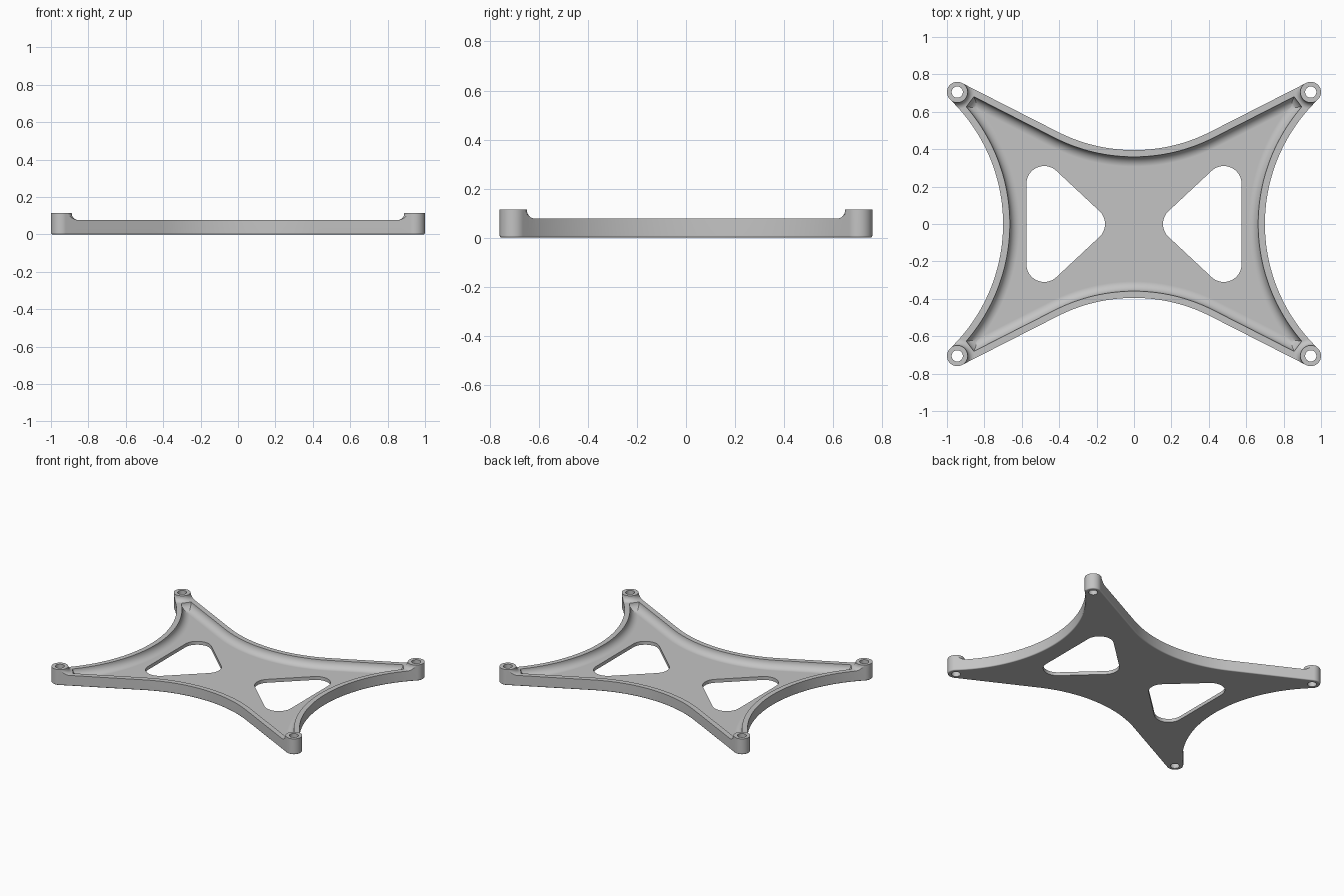
import bpy
import bmesh
from math import sin, cos, tan, pi, radians, sqrt, hypot, atan2

if "Cube" in bpy.data.objects:
    bpy.data.objects.remove(bpy.data.objects["Cube"])

# Main dimensions
HEIGHT, RIM_Z, FLOOR_Z = 0.115, 0.077, 0.025
BX, BY, BOSS_R, HOLE_R = 0.945, 0.705, 0.055, 0.03
RIM_W, FILLET, FLARE = 0.036, 0.052, 0.035
ARM = radians(27)
LONG_Y, LONG_R = 0.395, 0.9        # shallow edge on front and back
SIDE_X, SIDE_R = 0.70, 0.923       # round edge on left and right
SIDE_ANGLE = atan2(-BY, SIDE_X + SIDE_R - BX)


def long_edge(x, inset):
    """Height in y of the front/back edge, moved inwards."""
    r = LONG_R + inset
    bend = r * sin(ARM)
    xa = min(x, bend)
    return LONG_Y + LONG_R - sqrt(r * r - xa * xa) + (x - xa) * tan(ARM)


def side_edge(y, inset):
    return SIDE_X + SIDE_R - sqrt((SIDE_R + inset) ** 2 - y * y)


def furthest(test, limit):
    low, high = 0.0, limit
    for _ in range(40):
        mid = (low + high) / 2
        low, high = (mid, high) if test(mid) else (low, mid)
    return low


def mirrored(quarter):
    """Complete a quarter outline running from the x axis to the y axis."""
    half = quarter + [(-x, y) for x, y in reversed(quarter[:-1])]
    return half + [(-x, -y) for x, y in half[1:-1]]


def edges_to_tip(x_tip, y_tip, inset, tip, n=28):
    side = [(side_edge(y_tip * i / n, inset), y_tip * i / n) for i in range(n + 1)]
    top = [(x_tip * i / n, long_edge(x_tip * i / n, inset)) for i in range(n, -1, -1)]
    return mirrored(side + tip + top)


def body_outline(inset):
    r = BOSS_R - inset
    end = pi / 2 + ARM
    steps = 24
    angles = [SIDE_ANGLE + (end - SIDE_ANGLE) * i / steps for i in range(1, steps)]
    tip = [(BX + r * cos(a), BY + r * sin(a)) for a in angles]
    return edges_to_tip(BX - r * sin(ARM), BY + r * sin(SIDE_ANGLE), inset, tip)


def pocket_outline(depth):
    inset = RIM_W + depth
    clear = BOSS_R + FLARE + 0.002 + depth

    def along_top(x):
        y = long_edge(x, inset)
        return hypot(x - BX, y - BY) > clear and x < side_edge(y, inset)

    def along_side(y):
        x = side_edge(y, inset)
        return hypot(x - BX, y - BY) > clear and y < long_edge(x, inset)

    return edges_to_tip(furthest(along_top, BX), furthest(along_side, BY), inset, [])


def circle(cx, cy, r, n=40):
    return [(cx + r * cos(2 * pi * i / n), cy + r * sin(2 * pi * i / n)) for i in range(n)]


def loft(name, levels):
    """Closed solid through (outline, z) levels."""
    bm = bmesh.new()
    rings = [[bm.verts.new((x, y, z)) for x, y in outline] for outline, z in levels]
    for a, b in zip(rings, rings[1:]):
        for i in range(len(a)):
            j = (i + 1) % len(a)
            bm.faces.new((a[i], a[j], b[j], b[i]))
    bm.faces.new(list(reversed(rings[0])))
    bm.faces.new(rings[-1])
    bmesh.ops.remove_doubles(bm, verts=bm.verts, dist=1e-5)
    bmesh.ops.recalc_face_normals(bm, faces=bm.faces)
    mesh = bpy.data.meshes.new(name)
    bm.to_mesh(mesh)
    bm.free()
    obj = bpy.data.objects.new(name, mesh)
    bpy.context.collection.objects.link(obj)
    return obj


def activate(obj):
    bpy.ops.object.select_all(action='DESELECT')
    obj.select_set(True)
    bpy.context.view_layer.objects.active = obj


def cut(target, cutter):
    mod = target.modifiers.new("cut", 'BOOLEAN')
    mod.operation, mod.solver, mod.object = 'DIFFERENCE', 'EXACT', cutter
    activate(target)
    bpy.ops.object.modifier_apply(modifier=mod.name)
    bpy.data.objects.remove(cutter)


corners = [(sx * BX, sy * BY) for sx in (-1, 1) for sy in (-1, 1)]

# Plate with a small rounded bottom edge
edge = 0.008
levels = [(body_outline(edge * (1 - sin(a))), edge * (1 - cos(a)))
          for a in (i * pi / 8 for i in range(5))]
plate = loft("mounting_plate", levels + [(body_outline(0), HEIGHT)])

# Lower the rim everywhere except at the flared corner bosses
slab = loft("rim_cutter", [([(-2, -2), (2, -2), (2, 2), (-2, 2)], z) for z in (RIM_Z, 0.3)])
for cx, cy in corners:
    r0 = BOSS_R + 0.001
    profile = [(r0 + FLARE, 0.05)]
    for i in range(9):
        a = i * pi / 16
        profile.append((r0 + FLARE * (1 - sin(a)), RIM_Z + FLARE * (1 - cos(a))))
    profile.append((r0, 0.4))
    cut(slab, loft("boss_flare", [(circle(cx, cy, r, 48), z) for r, z in profile]))
cut(plate, slab)

# Pocket with a filleted floor
levels = []
for i in range(8, -1, -1):
    a = i * pi / 16
    levels.append((pocket_outline(FILLET * (1 - cos(a))), FLOOR_Z + FILLET * (1 - sin(a))))
levels.reverse()
levels = levels[::-1] if levels[0][1] > levels[-1][1] else levels
cut(plate, loft("pocket_cutter", levels + [(pocket_outline(0), 0.3)]))

# Rounded triangular windows
for side in (-1, 1):
    window = []
    slope = radians(133)
    for cx, cy, start, end in ((0.48, 0.215, 0, slope), (0.25, 0, slope, 2 * pi - slope),
                               (0.48, -0.215, 2 * pi - slope, 2 * pi)):
        for i in range(17):
            a = start + (end - start) * i / 16
            window.append((side * (cx + 0.095 * cos(a)), cy + 0.095 * sin(a)))
    cut(plate, loft("window_cutter", [(window, -0.1), (window, 0.3)]))

# Screw holes
for cx, cy in corners:
    cut(plate, loft("hole_cutter", [(circle(cx, cy, HOLE_R), z) for z in (-0.1, 0.3)]))

# Material and shading
grey = bpy.data.materials.new("light_grey")
grey.use_nodes = True
colour = (0.55, 0.55, 0.55, 1)
grey.diffuse_color = colour
grey.node_tree.nodes["Principled BSDF"].inputs["Base Color"].default_value = colour
plate.data.materials.clear()
plate.data.materials.append(grey)
activate(plate)
bpy.ops.object.shade_smooth_by_angle(angle=radians(30))
weighted = plate.modifiers.new("even_normals", 'WEIGHTED_NORMAL')
weighted.keep_sharp = True
